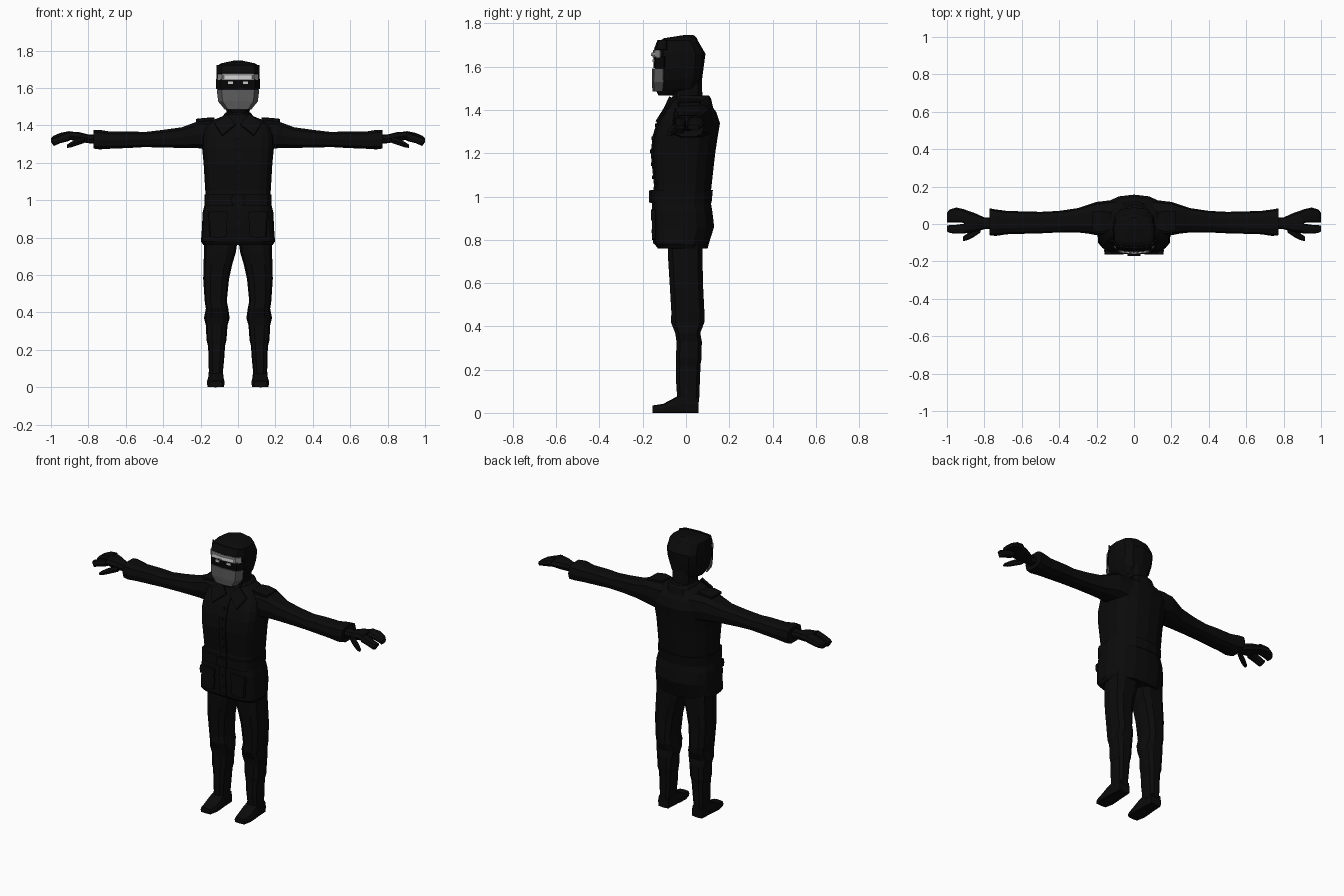
import bpy, bmesh, math


def material(name, v):
    m = bpy.data.materials.new(name)
    m.diffuse_color = (v, v, v, 1)
    return m


CLOTH = material("black cloth", 0.0032)
DARK = material("deep black", 0.0018)
GREY = material("mask grey", 0.105)
FRAME = material("goggle grey", 0.25)
LIGHT = material("light grey", 0.6)


def finish(bm, name, mat, mirror=False):
    bmesh.ops.recalc_face_normals(bm, faces=bm.faces)
    me = bpy.data.meshes.new(name)
    bm.to_mesh(me)
    bm.free()
    me.materials.append(mat)
    ob = bpy.data.objects.new(name, me)
    bpy.context.collection.objects.link(ob)
    if mirror:
        ob.modifiers.new("mirror", "MIRROR").use_mirror_merge = False
    return ob


def loft(name, rows, mat, axis="z", n=12, lo=3, hi=3, mirror=False):
    """Rows are (t, a0, a1, b0, b1); lo and hi square off the two halves in b."""
    bm = bmesh.new()
    rings = []
    for t, a0, a1, b0, b1 in rows:
        ring = []
        for i in range(n):
            ang = 2 * math.pi * i / n
            c, s = math.cos(ang), math.sin(ang)
            e = 2 / (hi if s > 0 else lo)
            a = (a0 + a1) / 2 + (a1 - a0) / 2 * math.copysign(abs(c) ** e if abs(c) > 1e-6 else 0, c)
            b = (b0 + b1) / 2 + (b1 - b0) / 2 * math.copysign(abs(s) ** e if abs(s) > 1e-6 else 0, s)
            ring.append(bm.verts.new({"z": (a, b, t), "x": (t, a, b), "y": (a, t, b)}[axis]))
        rings.append(ring)
    for r, q in zip(rings, rings[1:]):
        for i in range(n):
            j = (i + 1) % n
            bm.faces.new((r[i], r[j], q[j], q[i]))
    bm.faces.new(rings[0])
    bm.faces.new(rings[-1])
    return finish(bm, name, mat, mirror)


def sym(rows):
    return [(z, -w, w, y0, y1) for z, w, y0, y1 in rows]


def sheet(name, rows, mat, thick, mirror=False):
    """Grid of points thickened into a plate."""
    bm = bmesh.new()
    g = [[bm.verts.new(p) for p in row] for row in rows]
    for r, q in zip(g, g[1:]):
        for i in range(len(r) - 1):
            bm.faces.new((r[i], r[i + 1], q[i + 1], q[i]))
    ob = finish(bm, name, mat, mirror)
    s = ob.modifiers.new("thickness", "SOLIDIFY")
    s.thickness, s.offset = thick, 0
    return ob


def face_band(name, rows, mat, thick=0.008):
    """Band wrapped round the face; rows are (z, half width, front y, side y)."""
    return sheet(name, [[(-w, ys, z), (-w * .78, yf + .008, z), (0, yf, z),
                         (w * .78, yf + .008, z), (w, ys, z)] for z, w, yf, ys in rows], mat, thick)


# Jacket
JACKET = [(.76, .185, -.13, .10), (.78, .198, -.145, .105), (.86, .192, -.15, .13),
          (.93, .19, -.152, .122), (.99, .175, -.152, .112), (1.05, .175, -.142, .118),
          (1.2, .184, -.157, .135), (1.28, .192, -.148, .147), (1.34, .19, -.13, .157),
          (1.39, .175, -.10, .14), (1.43, .13, -.07, .11), (1.45, .08, -.06, .10)]
loft("jacket", sym(JACKET), CLOTH, n=16, lo=4.5, hi=2.3)
loft("belt", sym([(.97, .180, -.163, .118), (1.03, .180, -.163, .124)]), CLOTH, n=16, lo=4.5, hi=2.3)


def front_y(z):
    for p, q in zip(JACKET, JACKET[1:]):
        if p[0] <= z <= q[0]:
            f = (z - p[0]) / (q[0] - p[0])
            return p[2] + f * (q[2] - p[2])
    return -.06


# Button strip, buttons and buckle
zs = [.78, .86, .93, .99, 1.05, 1.2, 1.28, 1.34, 1.39]
sheet("button_strip", [[(x, front_y(z) - .002, z) for x in (-.022, .022)] for z in zs], CLOTH, .008)
for z in (.84, .91, 1.09, 1.15, 1.21, 1.27, 1.33):
    y = front_y(z)
    loft("button", [(y - .010, -.008, .008, z - .008, z + .008),
                    (y, -.008, .008, z - .008, z + .008)], DARK, "y", 8, 2, 2)
loft("buckle", [(-.170, -.035, .035, .972, 1.028), (-.155, -.035, .035, .972, 1.028)],
     CLOTH, "y", 8, 8, 8)

# Collar: standing ring and two pointed lapels
loft("collar", sym([(1.40, .105, -.088, .128), (1.455, .078, -.068, .115), (1.468, .066, -.055, .105)]),
     CLOTH, lo=2.4, hi=2.6)
sheet("lapel", [[(.012, -.098, 1.405), (.06, -.072, 1.46)],
                [(.085, -.136, 1.345), (.125, -.09, 1.41)]], CLOTH, .012, True)
# Shoulder straps and hip pockets
sheet("shoulder_strap", [[(.125, -.03, 1.43), (.125, .06, 1.435)],
                         [(.17, -.04, 1.432), (.17, .07, 1.434)],
                         [(.225, -.035, 1.425), (.225, .065, 1.428)]], CLOTH, .014, True)
loft("hip_pocket", [(-.157, .06, .15, .80, .925), (-.142, .06, .155, .80, .925)],
     CLOTH, "y", 8, 9, 9, True)
loft("pocket_flap", [(-.162, .055, .157, .89, .94), (-.14, .055, .16, .89, .94)],
     CLOTH, "y", 8, 9, 9, True)

# Sleeves with cuffs
loft("sleeve", [(.10, -.07, .13, 1.26, 1.43), (.20, -.06, .118, 1.275, 1.43),
                (.24, -.052, .105, 1.277, 1.415), (.30, -.045, .085, 1.278, 1.392),
                (.40, -.045, .07, 1.28, 1.378), (.50, -.05, .065, 1.283, 1.366),
                (.58, -.052, .067, 1.278, 1.37), (.68, -.055, .07, 1.274, 1.368),
                (.74, -.064, .078, 1.27, 1.378), (.772, -.06, .084, 1.275, 1.376),
                (.768, -.03, .05, 1.29, 1.36)], CLOTH, "x", 10, mirror=True)

# Gloved hands: palm, two finger groups, thumb
loft("palm", [(.76, -.028, .035, 1.302, 1.352), (.80, -.028, .035, 1.305, 1.352),
              (.85, -.042, .058, 1.313, 1.364), (.91, -.05, .078, 1.325, 1.368)],
     CLOTH, "x", 8, mirror=True)
loft("back_fingers", [(.90, .006, .077, 1.325, 1.37), (.95, .008, .088, 1.322, 1.36),
                      (.985, .008, .078, 1.313, 1.345), (1.0, .008, .06, 1.308, 1.332)],
     CLOTH, "x", 8, mirror=True)
loft("front_fingers", [(.90, -.052, .003, 1.318, 1.366), (.95, -.052, -.004, 1.305, 1.348),
                       (.985, -.048, -.006, 1.29, 1.335), (1.0, -.04, -.008, 1.312, 1.328)],
     CLOTH, "x", 8, mirror=True)
loft("thumb", [(.82, -.045, -.015, 1.305, 1.34), (.86, -.072, -.035, 1.292, 1.33),
               (.89, -.086, -.05, 1.282, 1.315), (.915, -.092, -.068, 1.278, 1.298)],
     CLOTH, "x", 6, mirror=True)

# Trousers, gaiters, boots
loft("trouser_leg", [(.22, .07, .16, -.045, .068), (.25, .062, .168, -.048, .074),
                     (.33, .056, .172, -.046, .075), (.37, .045, .182, -.052, .068),
                     (.42, .052, .172, -.073, .088), (.46, .06, .178, -.07, .088),
                     (.58, .048, .186, -.077, .082), (.66, .03, .184, -.082, .08),
                     (.72, .012, .182, -.086, .08), (.80, 0, .18, -.088, .08)],
     CLOTH, n=10, mirror=True)
loft("gaiter", [(.05, .078, .158, -.045, .062), (.09, .080, .156, -.044, .064),
                (.15, .074, .158, -.048, .066), (.24, .068, .16, -.047, .07)],
     CLOTH, n=10, mirror=True)
loft("boot", [(.058, .082, .156, 0, .075), (-.03, .076, .162, 0, .082), (-.06, .073, .165, 0, .066),
              (-.105, .072, .166, 0, .042), (-.155, .085, .155, 0, .034)],
     CLOTH, "y", 8, 9, 4, True)

# Neck and head
loft("neck", sym([(1.40, .065, -.06, .085), (1.47, .062, -.066, .078), (1.56, .07, -.06, .074)]), CLOTH, n=10)
loft("head", sym([(1.468, .045, -.128, -.06), (1.50, .072, -.143, .06), (1.54, .095, -.144, .074),
                  (1.60, .112, -.143, .082), (1.66, .115, -.138, .09), (1.72, .109, -.122, .055),
                  (1.732, .09, -.10, .05), (1.746, .025, -.01, .035)]), CLOTH, lo=4, hi=2.8)

# Mask, dark eye opening, goggles and glints
face_band("mask", [(1.592, .110, -.152, -.105), (1.53, .103, -.154, -.103), (1.487, .068, -.151, -.108)], GREY)
face_band("eye_opening", [(1.648, .113, -.147, -.10), (1.594, .113, -.147, -.10)], DARK)
face_band("goggle_frame", [(1.676, .106, -.148, -.118), (1.642, .106, -.152, -.118)], FRAME)
face_band("goggle_lens", [(1.666, .094, -.157, -.127), (1.649, .094, -.159, -.127)], LIGHT, .006)
face_band("cap_edge", [(1.722, .111, -.128, -.09), (1.678, .113, -.145, -.09)], CLOTH)
sheet("eye_glint", [[(.027, -.151, z), (.052, -.149, z)] for z in (1.621, 1.634)], LIGHT, .006, True)
